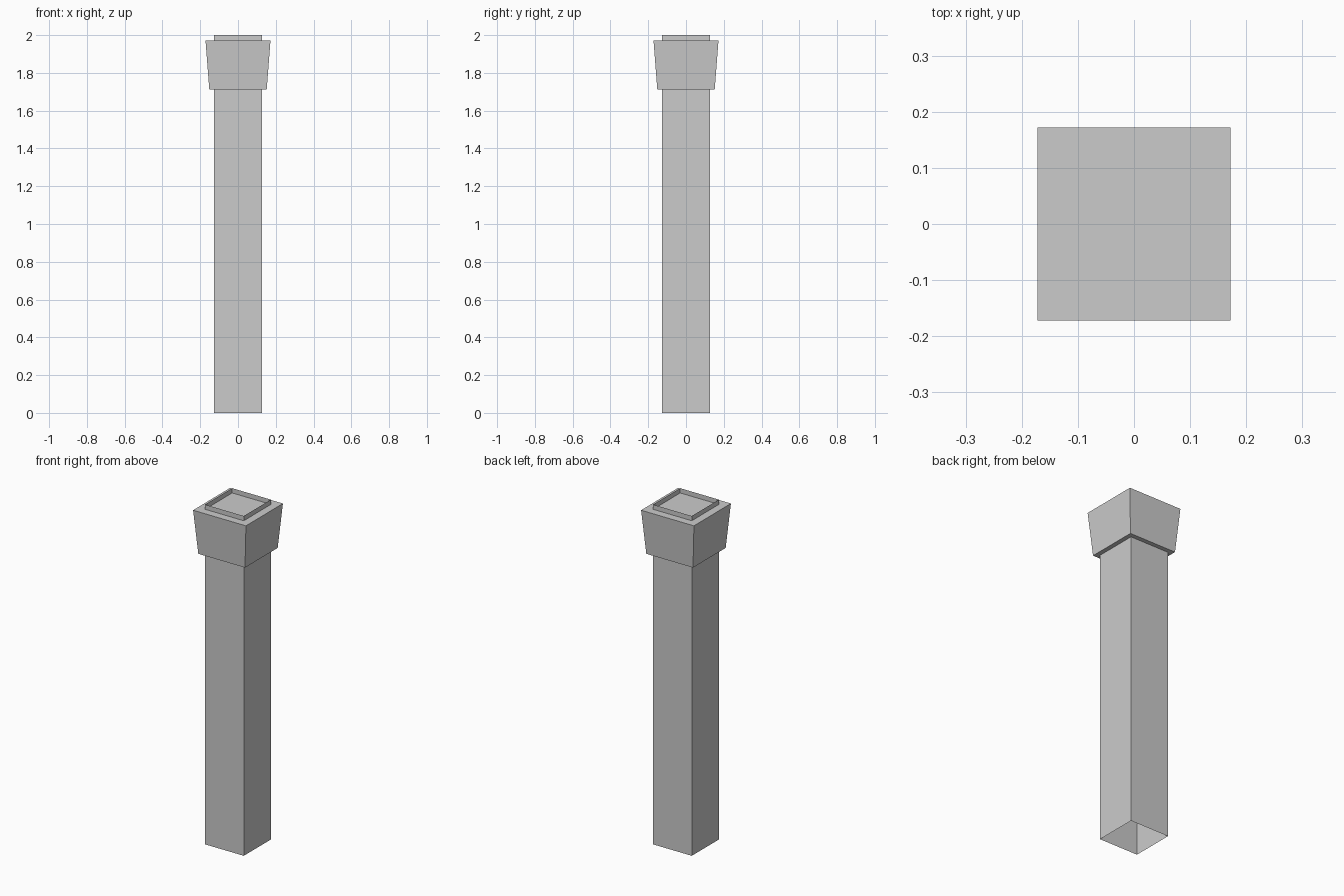
import bpy
import bmesh

default = bpy.data.objects.get("Cube")
if default:
    bpy.data.objects.remove(default, do_unlink=True)

stone = bpy.data.materials.new("grey stone")
stone.use_nodes = True
colour = (0.6, 0.6, 0.6, 1.0)
stone.diffuse_color = colour
stone.node_tree.nodes["Principled BSDF"].inputs["Base Color"].default_value = colour


def square_prism(name, half_bottom, half_top, z_bottom, z_top, capped):
    """Upright four-sided prism, tapered if the half widths differ."""
    bm = bmesh.new()
    bmesh.ops.create_cube(bm, size=2)
    for v in bm.verts:
        top = v.co.z > 0
        half = half_top if top else half_bottom
        v.co.x *= half
        v.co.y *= half
        v.co.z = z_top if top else z_bottom
    if not capped:
        bm.normal_update()
        ends = [f for f in bm.faces if abs(f.normal.z) > 0.9]
        bmesh.ops.delete(bm, geom=ends, context="FACES_ONLY")
    mesh = bpy.data.meshes.new(name)
    bm.to_mesh(mesh)
    bm.free()
    mesh.materials.append(stone)
    obj = bpy.data.objects.new(name, mesh)
    bpy.context.collection.objects.link(obj)
    return obj


# Hollow shaft, open at both ends, its top edge standing above the capital
square_prism("shaft", 0.126, 0.126, 0.0, 2.0, capped=False)

# Solid flared capital
square_prism("capital", 0.152, 0.172, 1.713, 1.972, capped=True)
